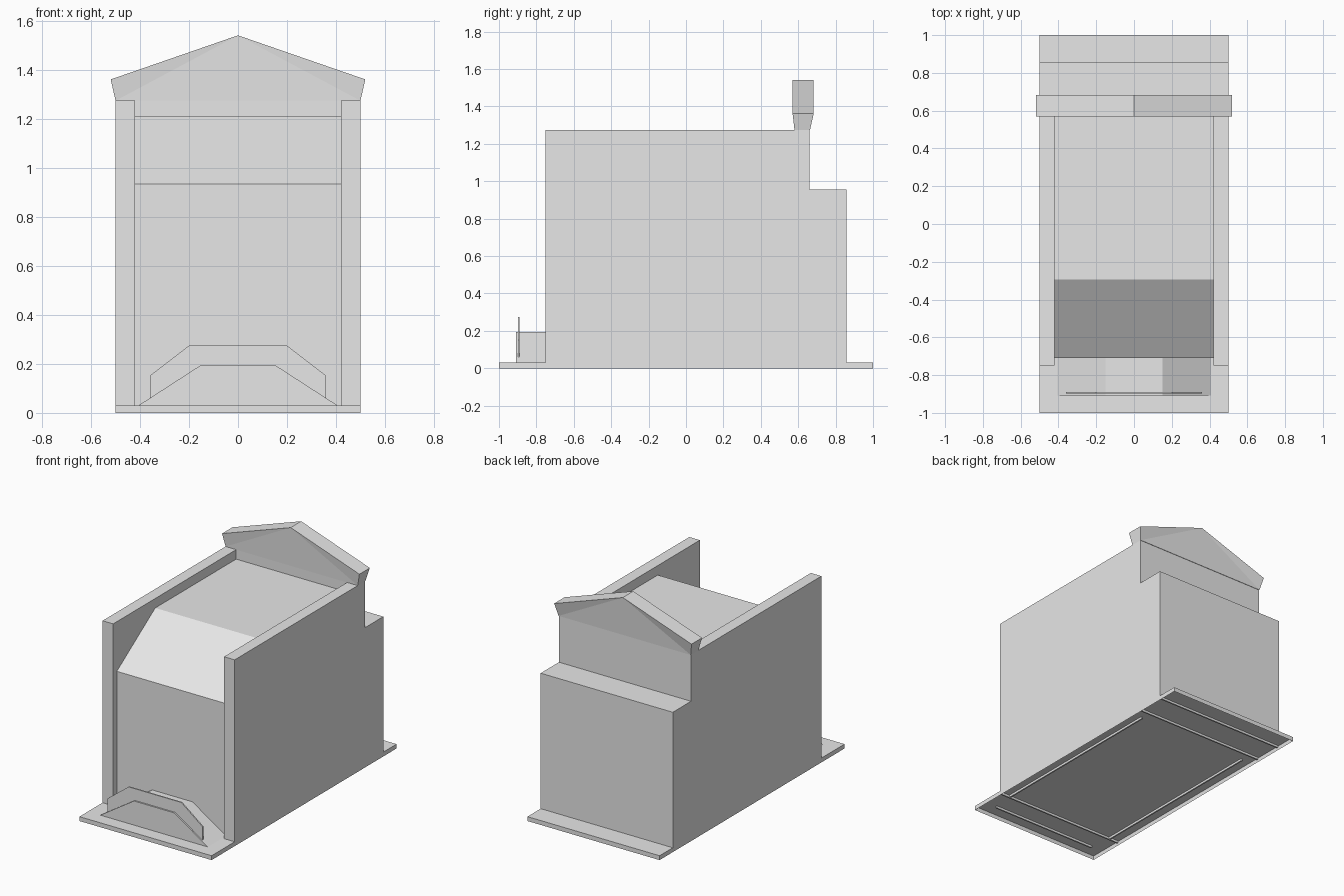
import bpy
import bmesh

cube = bpy.data.objects.get("Cube")
if cube:
    bpy.data.objects.remove(cube, do_unlink=True)

GREY = (0.8, 0.8, 0.8, 1)
grey = bpy.data.materials.new("light grey")
grey.use_nodes = True
grey.diffuse_color = GREY
grey.node_tree.nodes["Principled BSDF"].inputs["Base Color"].default_value = GREY


def add_part(name, bm):
    bmesh.ops.recalc_face_normals(bm, faces=bm.faces)
    mesh = bpy.data.meshes.new(name)
    bm.to_mesh(mesh)
    bm.free()
    mesh.materials.append(grey)
    obj = bpy.data.objects.new(name, mesh)
    bpy.context.collection.objects.link(obj)
    return obj


def prism(name, profile, axis, start, end):
    """Extrude a profile along x (points are y, z) or along y (points are x, z)."""
    bm = bmesh.new()

    def place(p, t):
        return (t, p[0], p[1]) if axis == "x" else (p[0], t, p[1])

    a = [bm.verts.new(place(p, start)) for p in profile]
    b = [bm.verts.new(place(p, end)) for p in profile]
    bm.faces.new(a)
    bm.faces.new(b)
    for i in range(len(a)):
        j = (i + 1) % len(a)
        bm.faces.new((a[i], a[j], b[j], b[i]))
    return add_part(name, bm)


def box(name, x0, x1, y0, y1, z0, z1):
    return prism(name, [(x0, z0), (x1, z0), (x1, z1), (x0, z1)], "y", y0, y1)


def mirrored(half):
    return half + [(-x, z) for x, z in reversed(half)]


FLOOR = 0.028

# Base tray, hollow underneath
base = box("base_tray", -0.5, 0.5, -1, 1, 0, 0.03)
bm = bmesh.new()
bm.from_mesh(base.data)
bottom = min(bm.faces, key=lambda f: f.calc_center_median().z)
bmesh.ops.inset_region(bm, faces=[bottom], thickness=0.006)
for v in bottom.verts:
    v.co.z = 0.025
bm.to_mesh(base.data)
bm.free()

# Low ribs under the tray, below the walls
for name, y, half in (("rear_rib", 0.855, 0.49), ("back_wall_rib", 0.655, 0.49),
                      ("front_rib", -0.75, 0.49), ("ramp_rib", -0.905, 0.4)):
    box(name, -half, half, y - 0.005, y + 0.005, 0.01, FLOOR)

# Side walls with their ribs
for side, s in (("left", 1), ("right", -1)):
    x0, x1 = sorted((s * 0.42, s * 0.5))
    box(side + "_wall", x0, x1, -0.75, 0.66, FLOOR, 1.275)
    box(side + "_rib", s * 0.42 - 0.005, s * 0.42 + 0.005, -0.75, 0.58, 0.01, FLOOR)

# Central block with the sloped front
prism("central_block", [(-0.71, FLOOR), (-0.71, 0.935), (-0.295, 1.21),
                        (0.58, 1.21), (0.58, FLOOR)], "x", -0.42, 0.42)

# Back wall and lower rear block
box("back_wall", -0.42, 0.42, 0.58, 0.66, FLOOR, 1.275)
box("rear_block", -0.5, 0.5, 0.66, 0.857, FLOOR, 0.957)

# Gable flaring out from the back wall
bm = bmesh.new()
ends = []
for y_low, y_high in ((0.58, 0.57), (0.663, 0.683)):
    points = [(-0.5, y_low, 1.275), (-0.52, y_high, 1.362), (0, y_high, 1.542),
              (0.52, y_high, 1.362), (0.5, y_low, 1.275)]
    v = [bm.verts.new(p) for p in points]
    for tri in ((0, 1, 2), (0, 2, 4), (4, 2, 3)):
        bm.faces.new([v[i] for i in tri])
    ends.append(v)
front, back = ends
for i in range(5):
    j = (i + 1) % 5
    bm.faces.new((front[i], front[j], back[j], back[i]))
add_part("gable", bm)

# Front ramp and the thin panel standing in it
prism("front_ramp", mirrored([(-0.41, FLOOR), (-0.152, 0.195)]), "y", -0.908, -0.71)
prism("front_panel", mirrored([(-0.36, 0.06), (-0.36, 0.152), (-0.2, 0.275)]),
      "y", -0.898, -0.889)
